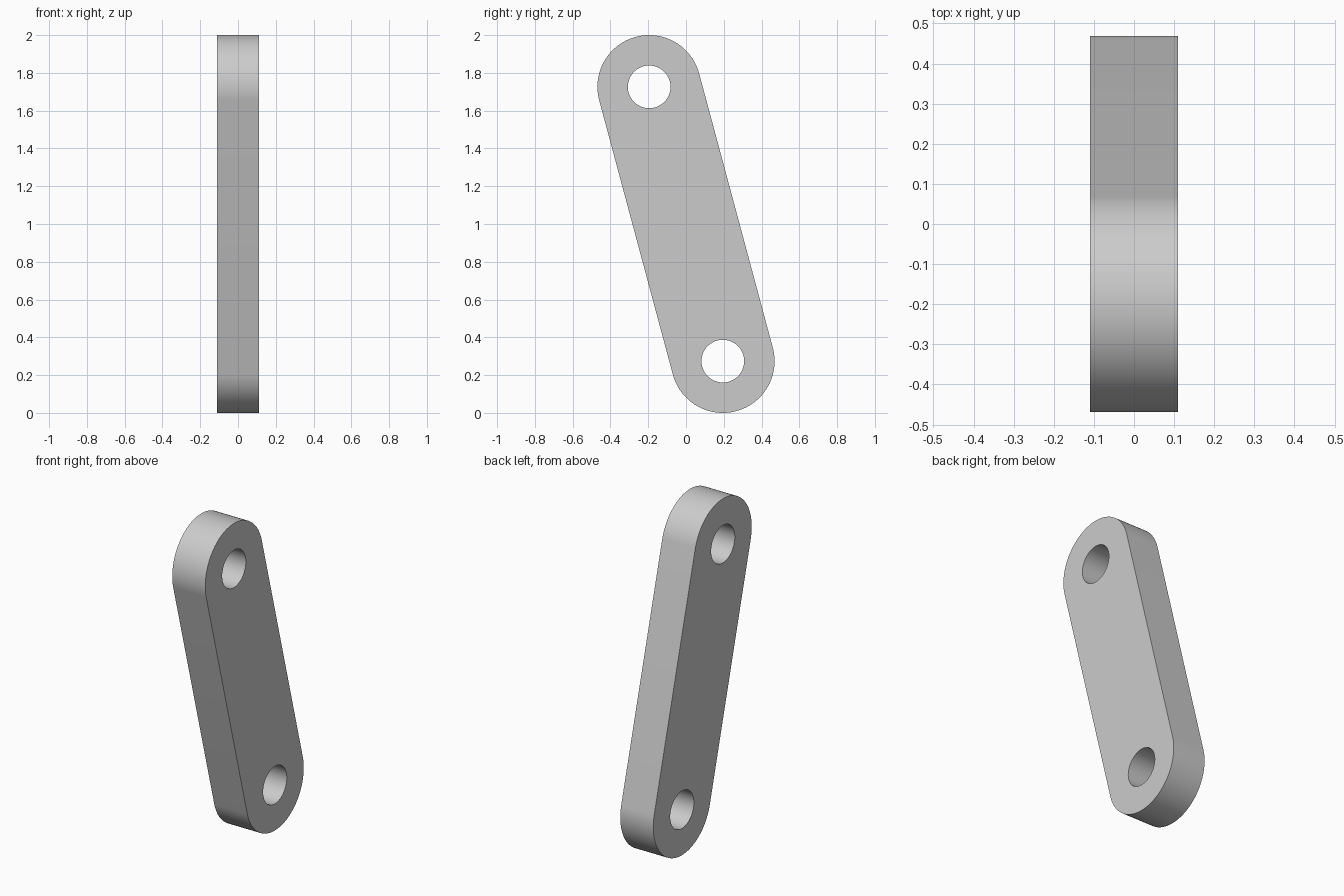
import bpy, bmesh
from math import sin, cos, pi, atan2
from mathutils import Vector

cube = bpy.data.objects.get("Cube")
if cube:
    bpy.data.objects.remove(cube, do_unlink=True)

HALF_THICK = 0.11
END_R, HOLE_R = 0.274, 0.113
LOW = Vector((-HALF_THICK, 0.195, END_R))
HIGH = Vector((-HALF_THICK, -0.195, 2 - END_R))
SEGMENTS = 48

steel = bpy.data.materials.new("plain grey")
steel.use_nodes = True
grey = (0.6, 0.6, 0.6, 1)
steel.diffuse_color = grey
steel.node_tree.nodes["Principled BSDF"].inputs["Base Color"].default_value = grey


def arc(centre, radius, start, sweep, count):
    """Points along an arc in the YZ plane."""
    angles = [start + sweep * i / count for i in range(count + 1)]
    return [centre + Vector((0, radius * cos(a), radius * sin(a))) for a in angles]


def add_loop(bm, points):
    verts = [bm.verts.new(p) for p in points]
    return [bm.edges.new((v, verts[i - 1])) for i, v in enumerate(verts)]


# Slanted link outline: two half circles joined by tangent sides
axis = HIGH - LOW
tilt = atan2(axis.z, axis.y)
outline = (arc(HIGH, END_R, tilt - pi / 2, pi, SEGMENTS)
           + arc(LOW, END_R, tilt + pi / 2, pi, SEGMENTS))

bm = bmesh.new()
edges = add_loop(bm, outline)

# Pin hole in each end
for centre in (LOW, HIGH):
    edges += add_loop(bm, arc(centre, HOLE_R, 0, 2 * pi, SEGMENTS)[:-1])

# Fill the plate around the holes and give it thickness
bmesh.ops.triangle_fill(bm, edges=edges, use_beauty=True, use_dissolve=False)
extruded = bmesh.ops.extrude_face_region(bm, geom=bm.faces[:], use_keep_orig=True)
moved = [g for g in extruded["geom"] if isinstance(g, bmesh.types.BMVert)]
bmesh.ops.translate(bm, verts=moved, vec=(2 * HALF_THICK, 0, 0))
bmesh.ops.recalc_face_normals(bm, faces=bm.faces[:])

mesh = bpy.data.meshes.new("link_plate")
bm.to_mesh(mesh)
bm.free()
mesh.materials.append(steel)
link = bpy.data.objects.new("link_plate", mesh)
bpy.context.collection.objects.link(link)

# Smooth rounded ends and holes, sharp rims
bpy.ops.object.select_all(action="DESELECT")
link.select_set(True)
bpy.context.view_layer.objects.active = link
bpy.ops.object.shade_smooth_by_angle(angle=pi / 6)
